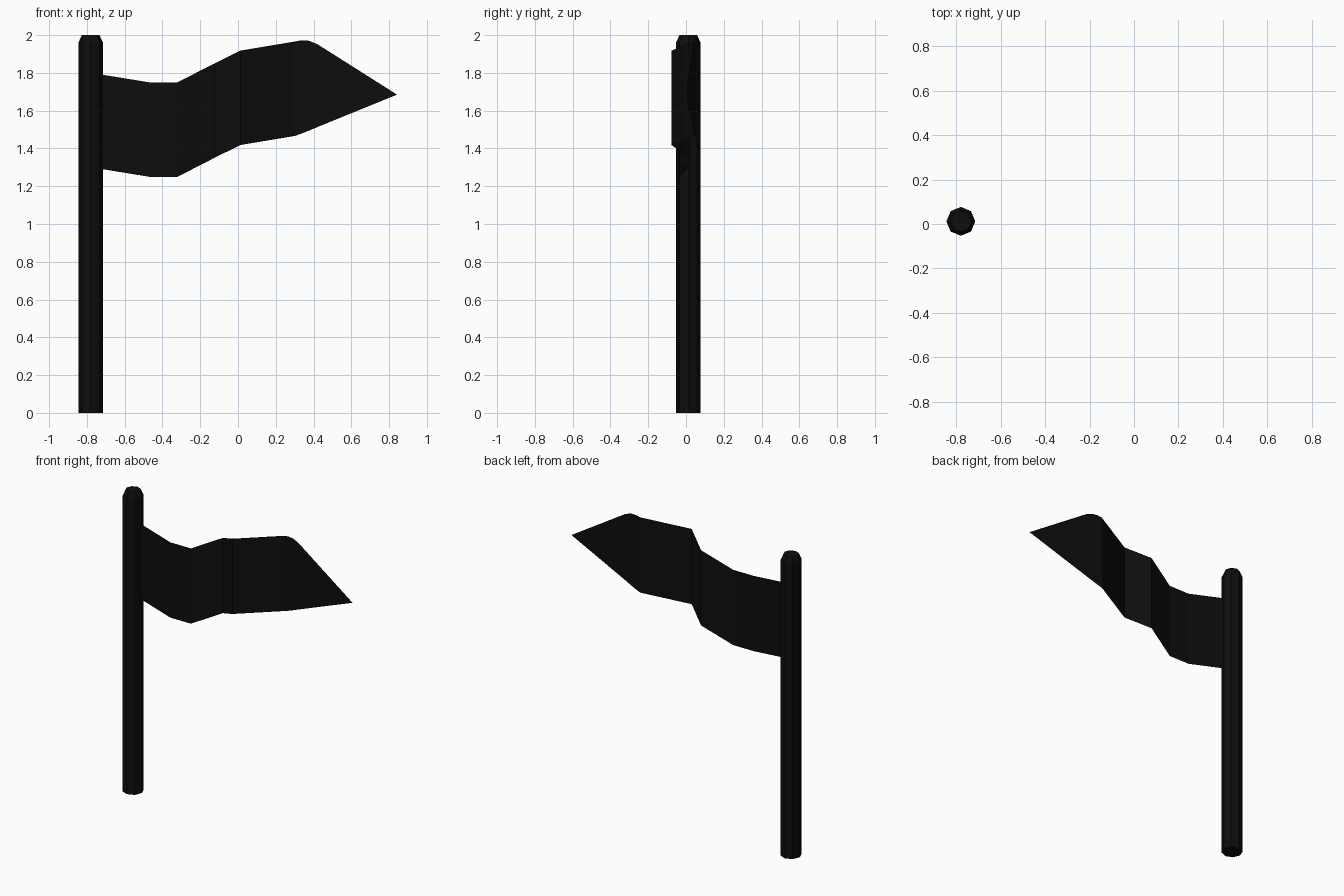
import bpy, bmesh
from math import sin, cos, pi

if "Cube" in bpy.data.objects:
    bpy.data.objects.remove(bpy.data.objects["Cube"])

dark = bpy.data.materials.new("dark")
dark.diffuse_color = (0.004, 0.004, 0.004, 1)
dark.use_nodes = True
dark.node_tree.nodes["Principled BSDF"].inputs["Base Color"].default_value = dark.diffuse_color

def finish(name, bm):
    me = bpy.data.meshes.new(name)
    bm.to_mesh(me)
    bm.free()
    ob = bpy.data.objects.new(name, me)
    me.materials.append(dark)
    bpy.context.collection.objects.link(ob)
    return ob

# Pole: eight-sided, with a chamfered top
PX, PY, SIDES = -0.78, 0.012, 8
bm = bmesh.new()
rings = []
for r, z in [(0.065, 0), (0.065, 1.96), (0.047, 2.0)]:
    rings.append([bm.verts.new((PX + r * cos(2 * pi * i / SIDES),
                                PY + r * sin(2 * pi * i / SIDES), z))
                  for i in range(SIDES)])
for lo, hi in zip(rings, rings[1:]):
    for i in range(SIDES):
        j = (i + 1) % SIDES
        bm.faces.new((lo[i], lo[j], hi[j], hi[i]))
bm.faces.new(rings[0][::-1])
bm.faces.new(rings[-1])
finish("pole", bm)

# Flag: thin waving sheet, columns of (x, y, bottom z, top z)
columns = [
    (-0.76, 0.012, 1.297, 1.797),
    (-0.47, -0.038, 1.25, 1.75),
    (-0.32, -0.038, 1.25, 1.75),
    (-0.125, 0.02, 1.35, 1.85),
    (0.012, -0.077, 1.418, 1.918),
    (0.30, 0.05, 1.466, 1.966),
    (0.335, 0.048, 1.478, 1.972),
    (0.375, 0.044, 1.494, 1.970),
    (0.42, 0.039, 1.513, 1.952),
]
bm = bmesh.new()
cols = [(bm.verts.new((x, y, a)), bm.verts.new((x, y, b))) for x, y, a, b in columns]
for (a, b), (c, d) in zip(cols, cols[1:]):
    bm.faces.new((a, c, d, b))
# Pointed flag tip
tip = bm.verts.new((0.842, 0.0, 1.685))
bm.faces.new((cols[-1][0], tip, cols[-1][1]))
finish("flag", bm)
